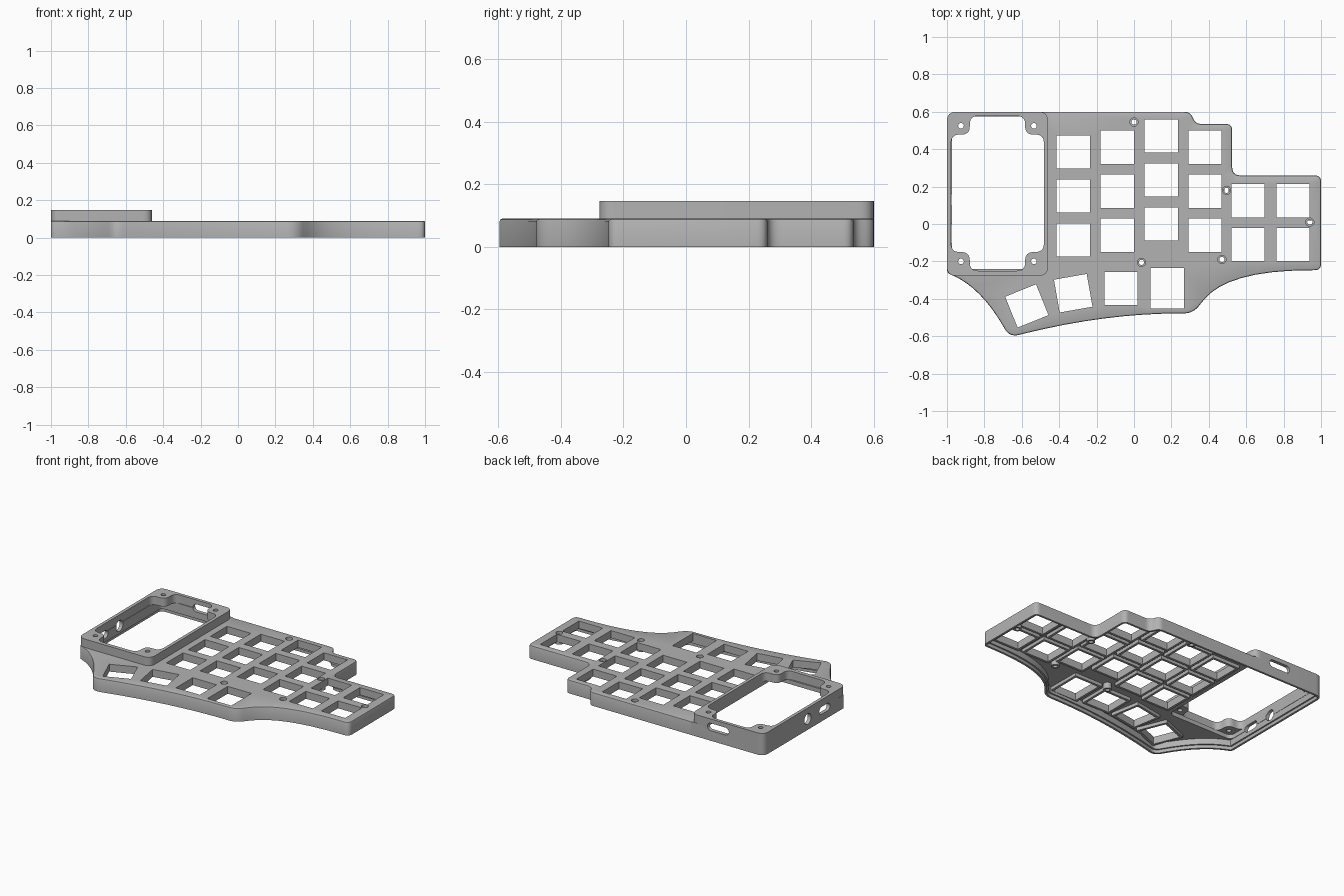
import bpy, bmesh, math
from mathutils import Vector, Matrix
from mathutils.geometry import intersect_point_line

if "Cube" in bpy.data.objects:
    bpy.data.objects.remove(bpy.data.objects["Cube"], do_unlink=True)

grey = bpy.data.materials.new("matte_grey")
grey.use_nodes = True
grey.diffuse_color = (0.45, 0.45, 0.45, 1)
grey.node_tree.nodes["Principled BSDF"].inputs["Base Color"].default_value = (0.45, 0.45, 0.45, 1)


def rounded(corners, steps=8):
    """Round each corner (x, y, length before[, length after])."""
    pts = []
    for i, c in enumerate(corners):
        p = Vector(c[:2])
        before = Vector(corners[i - 1][:2]) - p
        after = Vector(corners[(i + 1) % len(corners)][:2]) - p
        if c[2] == 0:
            pts.append(p)
            continue
        a = p + before.normalized() * c[2]
        b = p + after.normalized() * c[-1 if len(c) > 3 else 2]
        for k in range(steps + 1):
            t = k / steps
            pts.append(a * (1 - t) ** 2 + p * 2 * t * (1 - t) + b * t * t)
    return pts


def gap(q, pts):
    """Distance from a point to an outline."""
    best = 9.0
    for i, b in enumerate(pts):
        a = pts[i - 1]
        t = intersect_point_line(q, a, b)[1]
        best = min(best, (q - a.lerp(b, min(1, max(0, t)))).length)
    return best


def inset(pts, amount):
    """Shrink a clockwise outline by amount(point)."""
    out = []
    for i, p in enumerate(pts):
        u = (p - pts[i - 1]).normalized()
        v = (pts[(i + 1) % len(pts)] - p).normalized()
        n = Vector((u.y + v.y, -u.x - v.x)).normalized()
        out.append(p + n * amount(p) / max(0.5, n.dot(Vector((u.y, -u.x)))))
    return out


def deep_inset(pts, d):
    """Shrink further, dropping points that fold over."""
    return [q for q in inset(pts, lambda p: d) if gap(q, pts) > d * 0.985]


def rect(x, y, w, h, turn=0):
    rot = Matrix.Rotation(math.radians(turn), 2)
    return [Vector((x, y)) + rot @ Vector((sx * w / 2, sy * h / 2))
            for sx, sy in ((-1, -1), (-1, 1), (1, 1), (1, -1))]


def circle(x, y, r, n=24):
    return [Vector((x + r * math.cos(2 * math.pi * k / n),
                    y + r * math.sin(2 * math.pi * k / n))) for k in range(n)]


def slot(length, r, n=12):
    """Round-ended slot about the origin."""
    arc = [math.pi * (k / n - 0.5) for k in range(n + 1)]
    half = [Vector((length / 2 - r + r * math.cos(a), r * math.sin(a))) for a in arc]
    return half + [-p for p in half]


def loop(bm, pts, z):
    return [bm.verts.new((p.x, p.y, z)) for p in pts]


def strip(bm, a, b):
    for i in range(len(a)):
        bm.faces.new((a[i - 1], a[i], b[i], b[i - 1]))


def fill(bm, loops):
    """Flat face between an outer loop and any holes."""
    edges = []
    for vs in loops:
        for i in range(len(vs)):
            edges.append(bm.edges.get((vs[i - 1], vs[i])) or bm.edges.new((vs[i - 1], vs[i])))
    bmesh.ops.triangle_fill(bm, edges=edges, use_beauty=True, normal=(0, 0, 1))


def slab(bm, outer, holes, z0, z1):
    """Plate with straight sides and through holes."""
    low, high = [[loop(bm, pts, z) for pts in [outer] + holes] for z in (z0, z1)]
    for a, b in zip(low, high):
        strip(bm, a, b)
    fill(bm, low)
    fill(bm, high)


def finish(name, bm):
    bmesh.ops.recalc_face_normals(bm, faces=bm.faces)
    mesh = bpy.data.meshes.new(name)
    bm.to_mesh(mesh)
    bm.free()
    obj = bpy.data.objects.new(name, mesh)
    bpy.context.collection.objects.link(obj)
    mesh.materials.append(grey)
    return obj


def activate(obj):
    bpy.ops.object.select_all(action='DESELECT')
    obj.select_set(True)
    bpy.context.view_layer.objects.active = obj


def cut(obj, tool):
    """Cut a port, keeping the wall whole if the cut fails."""
    whole = obj.data.copy()
    activate(obj)
    mod = obj.modifiers.new("cut", 'BOOLEAN')
    mod.operation, mod.solver, mod.object = 'DIFFERENCE', 'EXACT', tool
    bpy.ops.object.modifier_apply(modifier=mod.name)
    if len(obj.data.polygons) < len(whole.polygons) / 3:
        obj.data = whole


# Main dimensions
TOP, FRAME_TOP, CEILING, LIP = 0.09, 0.147, 0.062, 0.022
KEY = 0.178
outline = rounded([
    (-1, 0.6, 0.05), (-0.46, 0.6, 0), (-0.45, 0.6, 0), (0.3, 0.6, 0.03), (0.33, 0.535, 0.03),
    (0.525, 0.535, 0.035), (0.525, 0.26, 0.045), (1, 0.26, 0.035), (1, -0.247, 0.035),
    (0.5, -0.25, 0.43, 0.2), (0.315, -0.478, 0.05), (-0.15, -0.478, 0.4, 0.45),
    (-0.665, -0.605, 0.05), (-0.82, -0.34, 0.24, 0.16), (-1, -0.262, 0.02), (-1, -0.2, 0)])

# Switch positions: (x, y, width, height, turn)
keys = []
for x, first, count in ((-0.325, 0.385, 3), (-0.09, 0.41, 3), (0.145, 0.47, 3),
                        (0.38, 0.41, 3), (0.61, 0.125, 2), (0.85, 0.125, 2)):
    keys += [(x, first - 0.235 * k, KEY, KEY, 0) for k in range(count)]
keys += [(-0.07, -0.345, KEY, KEY, 0), (0.177, -0.344, KEY, 0.216, 0),
         (-0.325, -0.37, KEY, KEY, 10), (-0.573, -0.438, KEY, KEY, 22)]
screws = [(0, 0.545), (0.495, 0.18), (0.94, 0.01), (0.47, -0.19), (0.04, -0.205)]
well = rounded([(-0.974, -0.24, 0.04), (-0.974, 0.574, 0.04),
                (-0.482, 0.574, 0.04), (-0.482, -0.24, 0.04)])
holes = [rect(*k) for k in keys] + [circle(x, y, 0.022) for x, y in screws] + [well]

# Case body: outer wall with softened top edge
bm = bmesh.new()
soften = lambda d: lambda p: 0 if p.x < -0.455 and p.y > -0.23 else d
sides = [loop(bm, outline, 0), loop(bm, outline, TOP - 0.008),
         loop(bm, inset(outline, soften(0.0025)), TOP - 0.0025),
         loop(bm, inset(outline, soften(0.008)), TOP)]
for a, b in zip(sides, sides[1:]):
    strip(bm, a, b)

# Case body: underside lip and cavity
lip_pts, cavity_pts = deep_inset(outline, 0.014), deep_inset(outline, 0.024)
lip = [loop(bm, lip_pts, z) for z in (0, LIP)]
cavity = [loop(bm, cavity_pts, z) for z in (LIP, CEILING)]
strip(bm, *lip)
strip(bm, *cavity)
fill(bm, [sides[0], lip[0]])
fill(bm, [lip[1], cavity[0]])

# Case body: plate with switch, screw and display openings
under, over = [[loop(bm, pts, z) for pts in holes] for z in (CEILING, TOP)]
for a, b in zip(under, over):
    strip(bm, a, b)
fill(bm, [cavity[1]] + under)
fill(bm, [sides[-1]] + over)
body = finish("case_body", bm)

# Raised display frame with corner bosses
frame_outer = rounded([(-1, 0.6, 0.05), (-0.46, 0.6, 0.05),
                       (-0.46, -0.277, 0.05), (-1, -0.277, 0.05)])
x0, x1, y0, y1, n = -0.978, -0.482, -0.25, 0.578, 0.1
opening = rounded([(x, y, 0.045) for x, y in (
    (x0, y1 - n), (x0 + n, y1 - n), (x0 + n, y1), (x1 - n, y1), (x1 - n, y1 - n), (x1, y1 - n),
    (x1, y0 + n), (x1 - n, y0 + n), (x1 - n, y0), (x0 + n, y0), (x0 + n, y0 + n), (x0, y0 + n))])
bm = bmesh.new()
slab(bm, frame_outer, [opening] + [circle(x, y, 0.015) for x in (-0.925, -0.535)
                                   for y in (-0.2, 0.525)], TOP, FRAME_TOP)
frame = finish("display_frame", bm)

# Ports through the walls
for spot, shape, turn in (((-0.66, 0.59, 0.093), slot(0.16, 0.025), 0),
                          ((-0.99, -0.05, 0.073), slot(0.115, 0.025), 90),
                          ((-0.99, 0.13, 0.073), circle(0, 0, 0.036), 90)):
    bm = bmesh.new()
    slab(bm, shape, [], -0.04, 0.04)
    tool = finish("port_cutter", bm)
    tool.hide_render = True
    tool.matrix_world = (Matrix.Translation(spot) @ Matrix.Rotation(math.radians(turn), 4, 'Z')
                         @ Matrix.Rotation(math.radians(90), 4, 'X'))
    bpy.context.view_layer.update()
    cut(body, tool)
    cut(frame, tool)
    bpy.data.objects.remove(tool, do_unlink=True)

# Rims under the switch holes
bm = bmesh.new()
for x, y, w, h, turn in keys:
    slab(bm, rect(x, y, w + 0.032, h + 0.032, turn), [rect(x, y, w, h, turn)], 0.04, CEILING)
rims = finish("switch_rims", bm)

# Screw posts
bm = bmesh.new()
for x, y in screws:
    slab(bm, circle(x, y, 0.026), [circle(x, y, 0.014)], LIP, CEILING + 0.01)
posts = finish("screw_posts", bm)

for obj in (body, frame, posts):
    activate(obj)
    bpy.ops.object.shade_smooth_by_angle(angle=math.radians(30))
